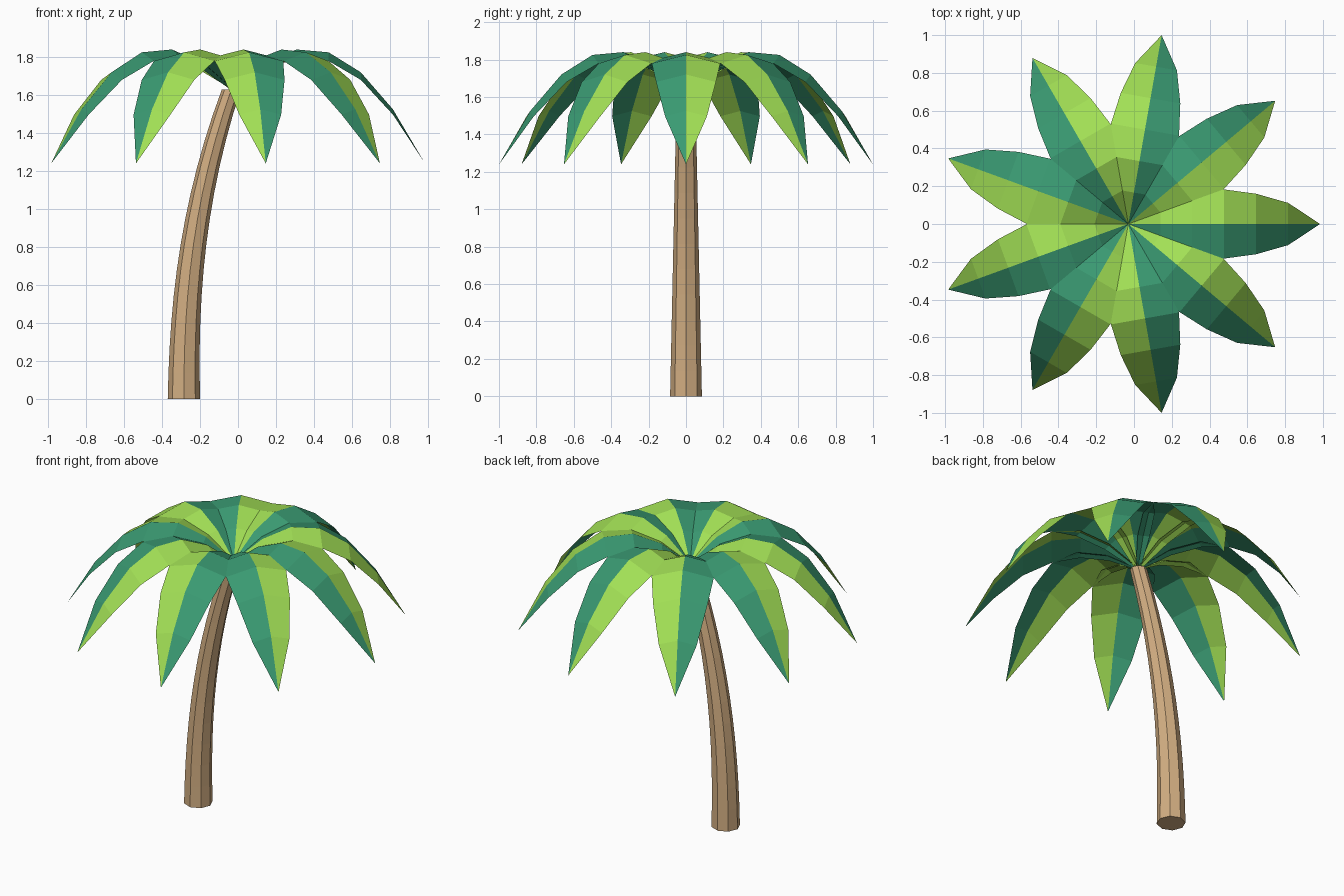
import bpy
import bmesh
from math import cos, sin, radians, pi

cube = bpy.data.objects.get("Cube")
if cube:
    bpy.data.objects.remove(cube, do_unlink=True)


def make_material(name, rgb):
    mat = bpy.data.materials.new(name)
    mat.use_nodes = True
    color = (*rgb, 1.0)
    mat.diffuse_color = color
    mat.node_tree.nodes["Principled BSDF"].inputs["Base Color"].default_value = color
    return mat


def make_object(name, bm, materials):
    mesh = bpy.data.meshes.new(name)
    bm.to_mesh(mesh)
    bm.free()
    for mat in materials:
        mesh.materials.append(mat)
    obj = bpy.data.objects.new(name, mesh)
    bpy.context.collection.objects.link(obj)
    return obj


bark = make_material("tan_bark", (0.645, 0.423, 0.223))
light_green = make_material("light_leaf_green", (0.361, 0.745, 0.091))
dark_green = make_material("dark_leaf_green", (0.042, 0.323, 0.168))

CROWN_X = -0.03
TRUNK_TOP = 1.63


# Trunk: tapered octagonal rings leaning towards the crown
def build_trunk(sides=8, steps=12):
    bm = bmesh.new()
    rings = []
    for i in range(steps + 1):
        t = i / steps
        x = -0.285 + 0.25 * t ** 2.3
        radius = 0.085 - 0.035 * t
        rings.append([bm.verts.new((x + radius * cos(2 * pi * k / sides),
                                    radius * sin(2 * pi * k / sides),
                                    TRUNK_TOP * t)) for k in range(sides)])
    for low, high in zip(rings, rings[1:]):
        for k in range(sides):
            n = (k + 1) % sides
            bm.faces.new((low[k], low[n], high[n], high[k]))
    bm.faces.new(rings[0][::-1])
    bm.faces.new(rings[-1])
    return make_object("trunk", bm, [bark])


# Frond outline: ridge height and half width at even steps from the crown
RIDGE = [1.635, 1.77, 1.84, 1.825, 1.72, 1.525, 1.24]
HALF_WIDTH = [0.015, 0.10, 0.16, 0.183, 0.16, 0.112, 0.0]
LENGTH = 1.015
FOLD = 0.25


# Frond: a roof-folded leaf with one light and one dark half
def build_frond(index, count=9):
    angle = radians(index * 360 / count)
    out = (cos(angle), sin(angle))
    bm = bmesh.new()

    def point(r, side, z):
        return bm.verts.new((CROWN_X + r * out[0] - side * out[1],
                             r * out[1] + side * out[0], z))

    last = len(RIDGE) - 1
    radii = [LENGTH * i / last for i in range(last + 1)]
    ridge = [point(r, 0, z) for r, z in zip(radii, RIDGE)]
    for side in (1, -1):
        edge = [point(r, side * w, z - FOLD * w)
                for r, z, w in zip(radii[:-1], RIDGE, HALF_WIDTH)]
        edge.append(ridge[-1])
        for i in range(last):
            loop = [ridge[i], ridge[i + 1], edge[i + 1], edge[i]]
            if i == last - 1:
                loop.pop(2)
            if side < 0:
                loop.reverse()
            face = bm.faces.new(loop)
            # Neighbouring fronds swap their colours
            face.material_index = 0 if (side > 0) == (index % 2 == 0) else 1
    return make_object(f"frond_{index + 1}", bm, [light_green, dark_green])


build_trunk()
for i in range(9):
    build_frond(i)
